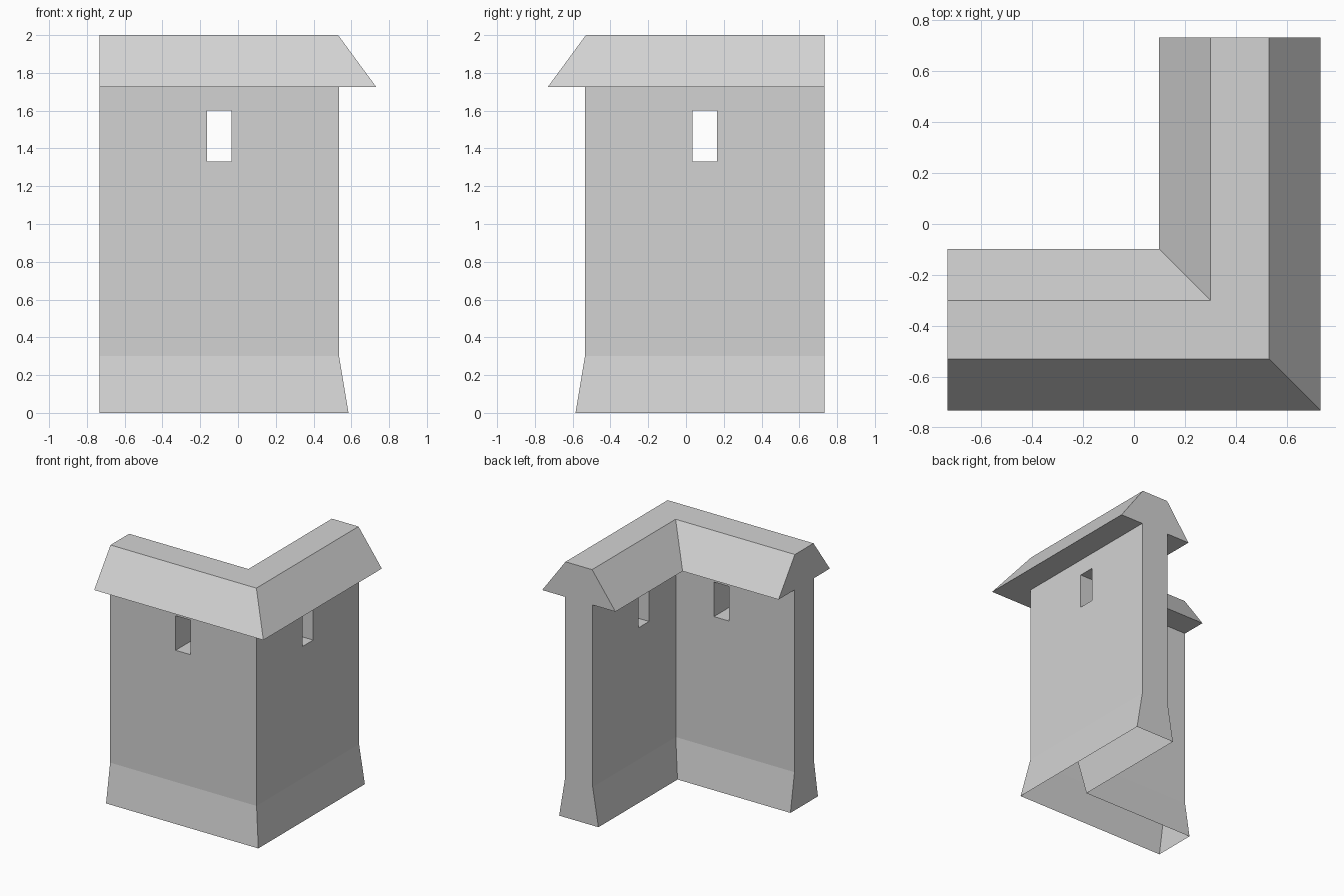
import bpy
import bmesh

cube = bpy.data.objects.get("Cube")
if cube:
    bpy.data.objects.remove(cube, do_unlink=True)

stone = bpy.data.materials.new("plain_grey")
stone.use_nodes = True
GREY = (0.65, 0.65, 0.65, 1)
stone.diffuse_color = GREY
stone.node_tree.nodes["Principled BSDF"].inputs["Base Color"].default_value = GREY

END = 0.732     # cut ends of both wings
MID = 0.415     # centre line of each wing
# Half section: offset from the centre line, height
HALF = [(0.17, 0), (0.12, 0.3), (0.12, 1.725), (0.317, 1.725), (0.115, 2)]


def make_object(name, bm):
    bmesh.ops.recalc_face_normals(bm, faces=bm.faces)
    mesh = bpy.data.meshes.new(name)
    bm.to_mesh(mesh)
    bm.free()
    obj = bpy.data.objects.new(name, mesh)
    bpy.context.collection.objects.link(obj)
    mesh.materials.append(stone)
    return obj


def make_box(name, low, high):
    bm = bmesh.new()
    bmesh.ops.create_cube(bm, size=1)
    for v in bm.verts:
        v.co = [(a + b) / 2 + c * (b - a) for a, b, c in zip(low, high, v.co)]
    return make_object(name, bm)


# Corner wall with its flared foot and roof, swept around a mitred corner
section = HALF + [(-o, z) for o, z in reversed(HALF)]
bm = bmesh.new()
rings = [
    [bm.verts.new((-END, -MID - o, z)) for o, z in section],
    [bm.verts.new((MID + o, -MID - o, z)) for o, z in section],
    [bm.verts.new((MID + o, END, z)) for o, z in section],
]
for a, b in zip(rings, rings[1:]):
    for i in range(len(section)):
        j = (i + 1) % len(section)
        bm.faces.new((a[i], a[j], b[j], b[i]))
bm.faces.new(rings[0])
bm.faces.new(rings[-1])
wall = make_object("corner_wall", bm)

# Window openings, one through each wing
cutters = [
    make_box("front_window_cutter", (-0.165, -0.7, 1.33), (-0.035, -0.15, 1.6)),
    make_box("side_window_cutter", (0.15, 0.035, 1.33), (0.7, 0.165, 1.6)),
]
bpy.context.view_layer.objects.active = wall
for cutter in cutters:
    cut = wall.modifiers.new("window", 'BOOLEAN')
    cut.operation = 'DIFFERENCE'
    cut.solver = 'EXACT'
    cut.object = cutter
    bpy.ops.object.modifier_apply(modifier=cut.name)
    bpy.data.objects.remove(cutter, do_unlink=True)

# Open underside
bm = bmesh.new()
bm.from_mesh(wall.data)
under = [f for f in bm.faces if all(v.co.z < 0.001 for v in f.verts)]
bmesh.ops.delete(bm, geom=under, context='FACES')
bm.to_mesh(wall.data)
bm.free()
